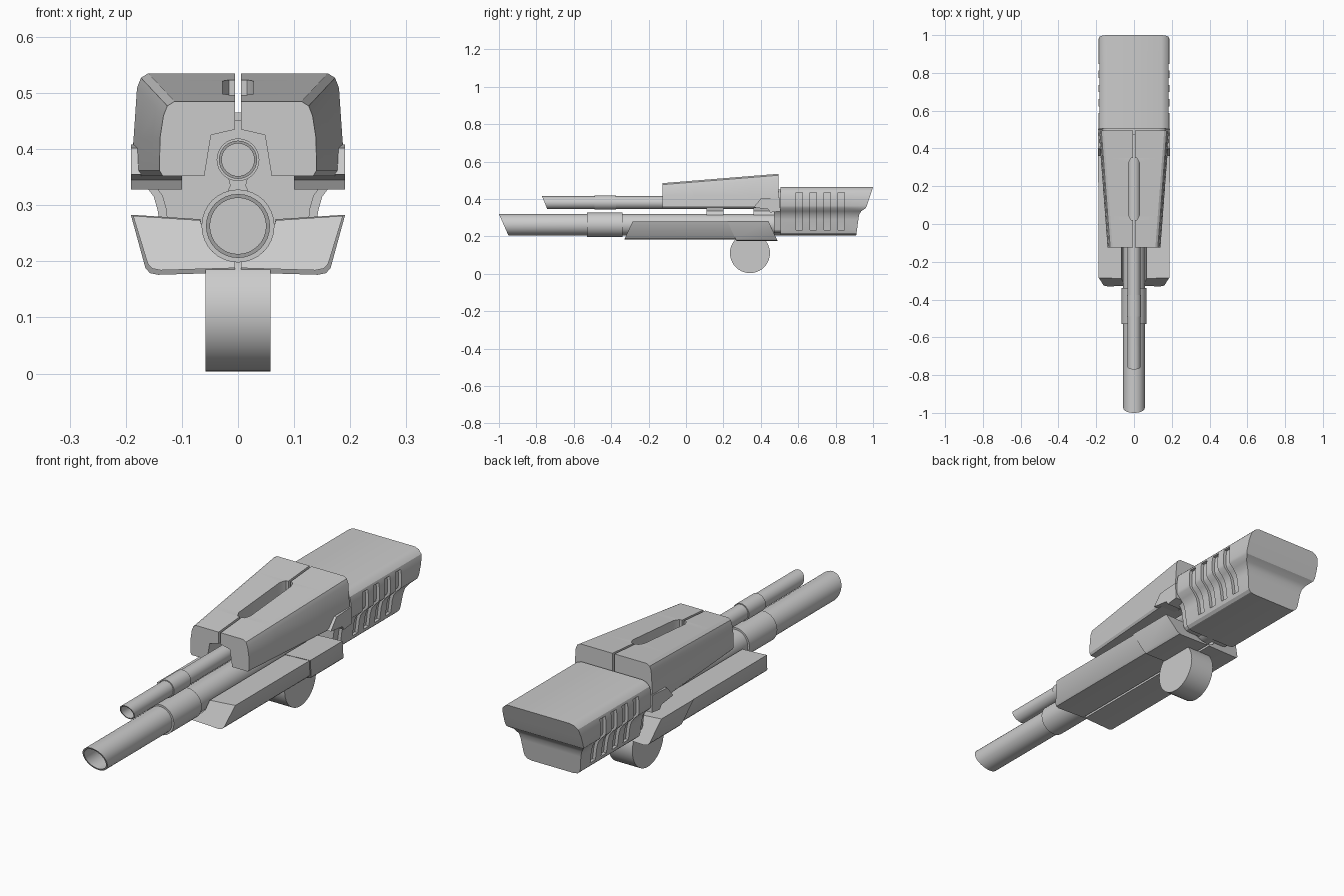
import bpy, bmesh, math

if "Cube" in bpy.data.objects:
    bpy.data.objects.remove(bpy.data.objects["Cube"])


def finish(name, bm, mirror=False, smooth=True):
    bmesh.ops.remove_doubles(bm, verts=bm.verts, dist=1e-5)
    bmesh.ops.recalc_face_normals(bm, faces=bm.faces)
    me = bpy.data.meshes.new(name)
    bm.to_mesh(me)
    bm.free()
    ob = bpy.data.objects.new(name, me)
    bpy.context.collection.objects.link(ob)
    if mirror:
        ob.modifiers.new("mirror", 'MIRROR').use_mirror_merge = False
    if smooth:
        bpy.ops.object.select_all(action='DESELECT')
        ob.select_set(True)
        bpy.context.view_layer.objects.active = ob
        bpy.ops.object.shade_smooth_by_angle(angle=math.radians(30))
    return ob


def loft(name, sections, mirror=False, strip_caps=False, smooth=True):
    """Skin closed rings of equal length; caps are n-gons or left-right strips."""
    bm = bmesh.new()
    rings = [[bm.verts.new(p) for p in s] for s in sections]
    n = len(rings[0])
    for a, b in zip(rings, rings[1:]):
        for i in range(n):
            j = (i + 1) % n
            bm.faces.new((a[i], a[j], b[j], b[i]))
    for r in (rings[0], rings[-1]):
        if strip_caps:
            for i in range(n // 2 - 1):
                bm.faces.new((r[i], r[i + 1], r[n - 2 - i], r[n - 1 - i]))
        else:
            bm.faces.new(r)
    return finish(name, bm, mirror, smooth)


def circle(r, y, z, rake=0.0, r_ref=1.0, n=32):
    """Ring around the y axis, raked so that its top is further forward."""
    out = []
    for i in range(n):
        a = 2 * math.pi * i / n
        s = math.sin(a) * r
        out.append((math.cos(a) * r, y - rake * s / r_ref, z + s))
    return out


def side_prism(name, yz, x0, x1, mirror=False):
    return loft(name, [[(x, y, z) for y, z in yz] for x in (x0, x1)], mirror, smooth=False)


def barrel(name, z, r, bore, sleeve, tip, rake, s0, s1, end):
    secs = [circle(bore, tip + 0.15, z),
            circle(bore, tip + rake, z, rake, r), circle(r, tip + rake, z, rake, r),
            circle(r, s0, z), circle(sleeve, s0, z),
            circle(sleeve, s1, z), circle(r, s1, z), circle(r, end, z)]
    return loft(name, secs)


# Two barrels with raked, hollow muzzles and sleeves
barrel("lower_barrel", 0.263, 0.057, 0.050, 0.065, -1.0, 0.025, -0.53, -0.34, 0.51)
barrel("upper_barrel", 0.381, 0.034, 0.029, 0.038, -0.77, 0.014, -0.49, -0.375, 0.51)

# Split upper shroud: tapered halves with a gap that widens into a top slot
def shroud_ring(y, g):
    t = (y + 0.125) / 0.62
    top, w = 0.485 + 0.05 * t, 0.14 + 0.047 * t
    pts = [(g, top), (w - 0.027, top), (w - 0.014, top - 0.008), (w - 0.007, top - 0.026),
           (w - 0.001, 0.42), (w, 0.362), (w - 0.006, 0.352),
           (0.06, 0.352), (0.048, 0.425), (g, 0.435)]
    return [(x, y, z) for x, z in pts]


stations = [(-0.125, 0.005), (0.02, 0.005), (0.02, 0.016), (0.045, 0.028),
            (0.325, 0.028), (0.35, 0.016), (0.35, 0.005), (0.495, 0.005)]
loft("upper_shroud", [shroud_ring(y, g) for y, g in stations], mirror=True)

# Lower body halves: raked fore-end and a slightly larger rear panel
def lower_ring(y_top, y_bottom, grow):
    pts = [(0.187, 0.281), (0.067, 0.273), (0.058, 0.235), (0.03, 0.208), (0.005, 0.198),
           (0.005, 0.188), (0.138, 0.184), (0.153, 0.187), (0.161, 0.196)]
    ring = []
    for x, z in pts:
        k = (z - 0.184) / 0.097
        gz = grow * (0.25 if z > 0.24 else -1.0)
        gx = grow * 0.5 if x > 0.1 else 0
        ring.append((x + gx, y_bottom + (y_top - y_bottom) * k, z + gz))
    return ring


loft("lower_body", [lower_ring(-0.285, -0.33, 0), lower_ring(0.4, 0.44, 0)], mirror=True)
loft("lower_rear_panel", [lower_ring(0.22, 0.27, 0.008), lower_ring(0.44, 0.49, 0.008)],
     mirror=True)

# Rear stock: waisted profile, side grooves, stepped rear end
PROFILE = [(0, .465), (.145, .465), (.165, .459), (.18, .445), (.183, .435), (.183, .435),
           (.187, .41), (.187, .365), (.183, .352), (.165, .335), (.15, .315), (.143, .29),
           (.136, .235), (.136, .235), (.131, .219), (.12, .209), (.1, .205), (0, .205)]
REAR = [(.465, 1.0), (.365, .967), (.35, .961), (.335, .937), (.315, .925), (.205, .91)]


def rear_y(z):
    for (za, ya), (zb, yb) in zip(REAR, REAR[1:]):
        if z >= zb:
            return ya + (yb - ya) * (za - z) / (za - zb)
    return REAR[-1][1]


def stock_ring(y=None, inset=0.0, scale=1.0):
    half = []
    for i, (x, z) in enumerate(PROFILE):
        x = (x - (inset if 5 <= i <= 12 else 0)) * scale
        z = 0.335 + (z - 0.335) * scale
        half.append((x, rear_y(z) if y is None else y, z))
    return half + [(-x, yy, z) for x, yy, z in reversed(half)]


stock = [stock_ring(0.505)]
for k in range(4):
    y0 = 0.587 + 0.075 * k
    y1 = y0 + 0.036
    stock += [stock_ring(y0), stock_ring(y0, 0.014), stock_ring(y1, 0.014), stock_ring(y1)]
stock.append(stock_ring())
loft("rear_stock", stock, strip_caps=True)

# Neck joining the stock to the shroud and lower body
loft("stock_neck", [stock_ring(0.47, 0, 0.9), stock_ring(0.52, 0, 0.9)], strip_caps=True)

# Side lugs at the back of the shroud
side_prism("side_lug", [(.36, .355), (.40, .402), (.50, .408), (.505, .335), (.45, .328),
                        (.44, .345)], 0.1, 0.191, mirror=True)

# Struts between the barrels
for name, y0, y1 in (("front_strut", 0.11, 0.20), ("rear_strut", 0.36, 0.48)):
    loft(name, [[(.03, y, .30), (.014, y, .335), (.02, y, .36),
                 (-.02, y, .36), (-.014, y, .335), (-.03, y, .30)] for y in (y0, y1)],
         smooth=False)

# Round mount underneath
wheel = [(0.342 + 0.107 * math.cos(2 * math.pi * i / 40),
          0.111 + 0.107 * math.sin(2 * math.pi * i / 40)) for i in range(40)]
loft("round_mount", [[(x, y, z) for y, z in wheel] for x in (-0.058, 0.058)])
